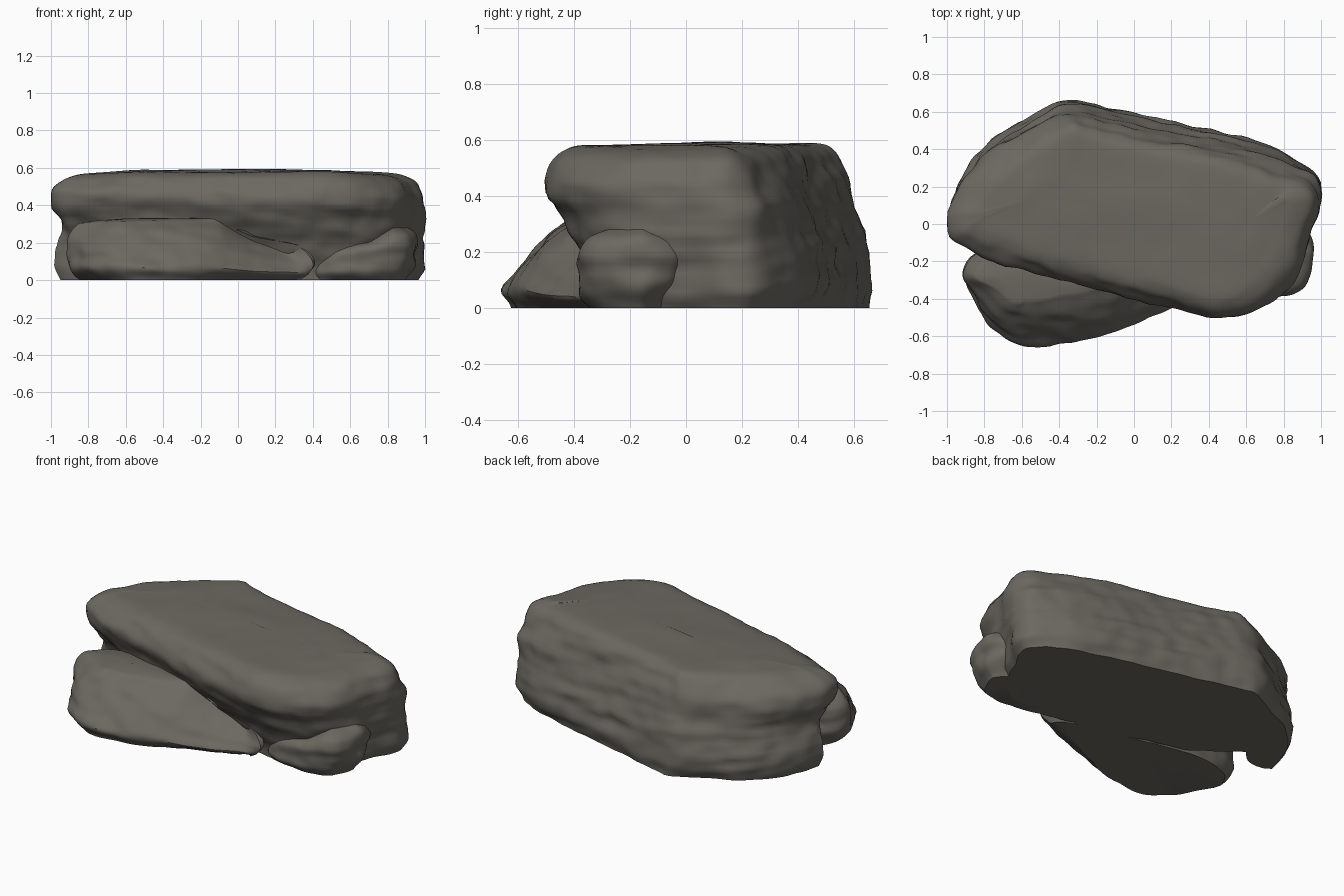
import bpy, bmesh, math
from mathutils import Vector, noise

if "Cube" in bpy.data.objects:
    bpy.data.objects.remove(bpy.data.objects["Cube"])

stone = bpy.data.materials.new("grey_stone")
stone.diffuse_color = (0.15, 0.14, 0.12, 1)
stone.use_nodes = True
stone.node_tree.nodes["Principled BSDF"].inputs["Base Color"].default_value = stone.diffuse_color


def ramp(v, a, b):
    """0 at a, 1 at b, clamped."""
    return max(0, min(1, (v - a) / (b - a)))


def spline(pts, n, closed):
    """Catmull-Rom resampling, evenly spaced by chord length."""
    pts = [Vector(p) for p in pts]
    m = len(pts)
    segs = m if closed else m - 1
    get = (lambda i: pts[i % m]) if closed else (lambda i: pts[max(0, min(m - 1, i))])
    dense = []
    for i in range(segs):
        a, b, c, d = get(i - 1), get(i), get(i + 1), get(i + 2)
        for k in range(20):
            t = k / 20
            dense.append(0.5 * (2 * b + (c - a) * t + (2 * a - 5 * b + 4 * c - d) * t * t
                                + (3 * b - a - 3 * c + d) * t ** 3))
    dense.append(pts[0] if closed else pts[-1])
    dist = [0]
    for a, b in zip(dense, dense[1:]):
        dist.append(dist[-1] + (b - a).length)
    out, j = [], 0
    for k in range(n):
        s = dist[-1] * k / (n if closed else n - 1)
        while j < len(dist) - 2 and dist[j + 1] < s:
            j += 1
        f = (s - dist[j]) / max(dist[j + 1] - dist[j], 1e-9)
        out.append(dense[j].lerp(dense[j + 1], f))
    return out


def rock(name, outline, levels, spine, height, seed, rough, n=150, rows=36, corner=0):
    """Stack inset copies of a counter-clockwise plan; levels = (z, front, back, left, right inset)."""
    plan = spline(outline, n, True)
    normals = []
    for i in range(n):
        t = plan[(i + 5) % n] - plan[i - 5]
        normals.append(Vector((t.y, -t.x)).normalized())
    (x0, y0), (x1, y1) = spine

    def axis_point(p):
        t = ramp(p.x, x0, x1)
        return Vector((x0 + t * (x1 - x0), y0 + t * (y1 - y0)))

    bm = bmesh.new()
    rings = []

    def add_ring(pts, z, amount, lift):
        ring = []
        for p, nr in zip(pts, normals):
            q = Vector((p.x, p.y, z * height(p.x, p.y)))
            # bedding layers: stretched noise pushes the wall in and out
            s = Vector((q.x * 1.6, q.y * 1.6, q.z * 9 + q.x * 0.8)) + Vector((seed, seed * 2, 0))
            f = noise.noise(s) + 0.5 * noise.noise(s * 2.3) + 0.5 * noise.noise(q * 11)
            q.x += nr.x * f * rough * amount
            q.y += nr.y * f * rough * amount
            g = noise.noise(Vector((q.x * 2, q.y * 4, seed))) + 0.3 * noise.noise(q * 9)
            q.z += g * 0.01 * lift
            ring.append(bm.verts.new(q))
        rings.append(ring)

    # walls
    for r, lv in enumerate(spline(levels, rows, False)):
        z, front, back, left, right = lv
        pts = []
        for p, nr in zip(plan, normals):
            d = (front * max(0, -nr.y) * (1 + corner * ramp(-p.x, 0.5, 1) * ramp(z, 0.4, 0.2))
                 + back * max(0, nr.y) + left * max(0, -nr.x) + right * max(0, nr.x))
            pts.append(p - nr * d)
        add_ring(pts, max(z, 0), 1, 0.5 * min(1, r / 6) if r else 0)
    top = levels[-1][0]
    # gently domed top
    for k in range(1, 9):
        f = k / 8
        add_ring([p.lerp(axis_point(p), f * 0.96) for p in pts],
                 top + 0.01 * math.sin(f * math.pi / 2), 1 - f, 0.5 + 0.5 * f)
    for a, b in zip(rings, rings[1:]):
        for i in range(n):
            j = (i + 1) % n
            bm.faces.new((a[i], a[j], b[j], b[i]))
    bm.faces.new(rings[-1])
    bm.faces.new(list(reversed(rings[0])))
    bmesh.ops.recalc_face_normals(bm, faces=bm.faces)
    me = bpy.data.meshes.new(name)
    bm.to_mesh(me)
    bm.free()
    me.materials.append(stone)
    ob = bpy.data.objects.new(name, me)
    bpy.context.collection.objects.link(ob)
    bpy.context.view_layer.objects.active = ob
    ob.select_set(True)
    bpy.ops.object.shade_smooth_by_angle(angle=math.radians(40))
    ob.select_set(False)


# large overhanging boulder
main_plan = [(-0.99, -0.04), (-0.96, 0.2), (-0.8, 0.43), (-0.55, 0.58), (-0.36, 0.66), (-0.1, 0.61),
             (0.25, 0.53), (0.58, 0.46), (0.85, 0.36), (0.99, 0.25), (1.0, 0.1), (0.95, -0.06),
             (0.89, -0.24), (0.76, -0.39), (0.58, -0.47), (0.4, -0.48), (0.2, -0.44), (-0.1, -0.37),
             (-0.4, -0.28), (-0.68, -0.21), (-0.9, -0.12)]
rock("main_boulder", main_plan[::-1],
     [(0, 0.18, 0.01, 0.05, 0.03), (0.08, 0.16, 0, 0.01, 0.01), (0.2, 0.11, 0.01, 0.02, 0),
      (0.26, 0.07, 0.03, 0.03, 0), (0.33, 0.025, 0.05, 0.03, 0), (0.4, 0, 0.07, 0, 0),
      (0.48, 0, 0.1, 0.01, 0.02), (0.54, 0.03, 0.13, 0.05, 0.06), (0.568, 0.07, 0.16, 0.1, 0.12),
      (0.577, 0.11, 0.2, 0.15, 0.18)],
     ((-0.5, 0.15), (0.6, 0.0)),
     lambda x, y: 1 + 0.04 * max(0, y) - 0.04 * max(0, abs(x) - 0.5), 3.1, 0.022, corner=1)

# sloping slab at the front left
rock("front_left_slab",
     [(-0.91, -0.28), (-0.86, -0.42), (-0.78, -0.56), (-0.62, -0.66), (-0.4, -0.65), (-0.2, -0.62),
      (0.05, -0.53), (0.24, -0.45), (0.42, -0.36), (0.32, -0.26), (0, -0.18), (-0.4, -0.1),
      (-0.75, -0.12), (-0.87, -0.18)],
     [(0, 0.04, 0, 0.08, 0.08), (0.06, 0, 0, 0.01, 0.03), (0.13, 0.05, 0, 0, 0),
      (0.2, 0.11, 0, 0, 0), (0.27, 0.18, 0.02, 0.02, 0.02), (0.318, 0.24, 0.05, 0.06, 0.07)],
     ((-0.7, -0.28), (0.2, -0.33)),
     lambda x, y: 1 - 0.28 * ramp(x, -0.1, 0.08) - 0.14 * ramp(x, 0.08, 0.35) - 0.06 * ramp(-x, 0.6, 0.9),
     7.7, 0.022, 110, 26)

# small stone at the front right
rock("front_right_stone",
     [(0.42, -0.3), (0.55, -0.37), (0.76, -0.385), (0.9, -0.35), (0.97, -0.2), (0.955, -0.06),
      (0.85, 0.01), (0.65, 0), (0.47, -0.15)],
     [(0, 0.05, 0.07, 0, 0.07), (0.06, 0.01, 0.05, 0, 0.03), (0.14, 0, 0.01, 0, 0.01),
      (0.2, 0, 0, 0.02, 0), (0.25, 0.03, 0.03, 0.04, 0.02), (0.28, 0.08, 0.08, 0.08, 0.06)],
     ((0.65, -0.2), (0.82, -0.18)),
     lambda x, y: 1 - 0.25 * ramp(-x, -0.83, -0.7) - 0.12 * ramp(-x, -0.65, -0.45), 12.4, 0.022, 90, 22)
